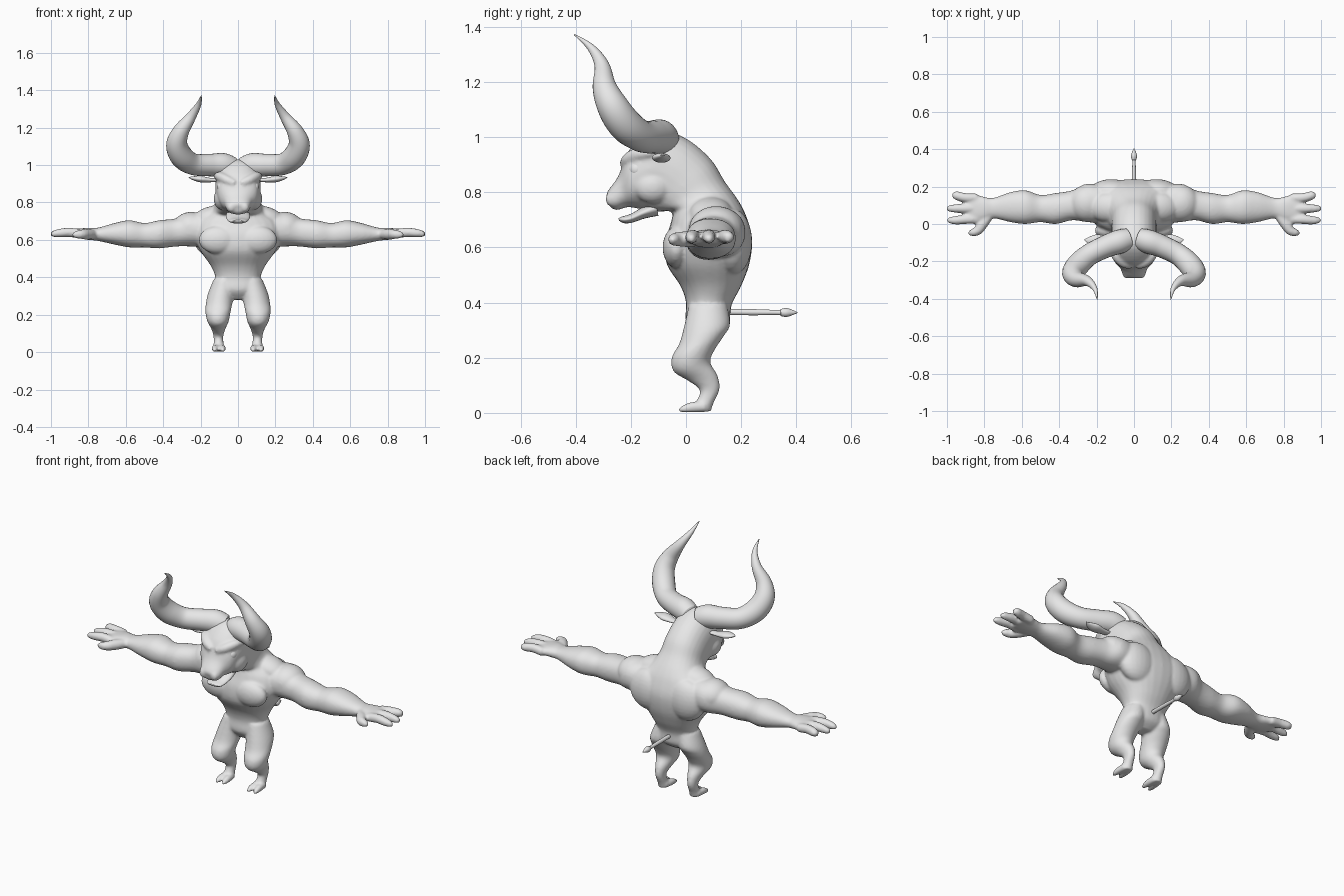
import bpy, bmesh, math
from mathutils import Vector, Matrix

grey = bpy.data.materials.new("stone grey")
grey.diffuse_color = (0.8, 0.8, 0.8, 1)


def spline(rows, steps):
    """Catmull-Rom through rows of numbers."""
    out = []
    n = len(rows)
    for i in range(n - 1):
        p = [rows[max(i - 1, 0)], rows[i], rows[i + 1], rows[min(i + 2, n - 1)]]
        for s in range(steps):
            t = s / steps
            out.append([0.5 * (2 * b + (c - a) * t + (2 * a - 5 * b + 4 * c - d) * t * t
                               + (3 * b - a - 3 * c + d) * t ** 3) for a, b, c, d in zip(*p)])
    return out + [list(rows[-1])]


def skin(bm, rings, seg=28, power=2.0):
    """Skin rings given as (centre, half axis, other half axis)."""
    e = 2 / power
    sg = lambda v: math.copysign(abs(v) ** e, v)
    loops = []
    for c, a, b in rings:
        loops.append([bm.verts.new(c + a * sg(math.cos(k * math.tau / seg))
                                   + b * sg(math.sin(k * math.tau / seg))) for k in range(seg)])
    faces = [bm.faces.new(loops[0]), bm.faces.new(loops[-1])]
    for l0, l1 in zip(loops, loops[1:]):
        for k in range(seg):
            j = (k + 1) % seg
            faces.append(bm.faces.new((l0[k], l0[j], l1[j], l1[k])))
    bmesh.ops.recalc_face_normals(bm, faces=faces)


def profile_loft(bm, rows, side=1, power=2.0):
    """Rows: x centre, half width, front y, front z, back y, back z."""
    rings = []
    for x, w, y0, z0, y1, z1 in spline(rows, 5):
        p, q = Vector((x * side, y0, z0)), Vector((x * side, y1, z1))
        rings.append(((p + q) / 2, (q - p) / 2, Vector((w, 0, 0))))
    skin(bm, rings, power=power)


def tube(bm, rows, side=1, steps=5, seg=20, flat=1.0):
    """Rows: x, y, z, radius along a path."""
    pts = spline(rows, steps)
    pos = [Vector((p[0] * side, p[1], p[2])) for p in pts]
    rings = []
    u = None
    for i, p in enumerate(pts):
        t = (pos[min(i + 1, len(pos) - 1)] - pos[max(i - 1, 0)]).normalized()
        u = t.orthogonal() if u is None else u - t * u.dot(t)
        if i == 0:
            u = Vector((0, 0, 1)) - t * t.z
        u.normalize()
        r = max(p[3], 0.001)
        rings.append((pos[i], u * r * flat, t.cross(u) * r))
    skin(bm, rings, seg)


def blob(bm, c, r, side=1, tilt=0):
    m = (Matrix.Translation((c[0] * side, c[1], c[2])) @ Matrix.Rotation(tilt * side, 4, 'Y')
         @ Matrix.Diagonal((*r, 1)))
    bmesh.ops.create_uvsphere(bm, u_segments=24, v_segments=14, radius=1, matrix=m)


def finish(name, bm, voxel=0, smooth=0):
    me = bpy.data.meshes.new(name)
    bm.to_mesh(me)
    bm.free()
    me.materials.append(grey)
    me.polygons.foreach_set("use_smooth", [True] * len(me.polygons))
    ob = bpy.data.objects.new(name, me)
    bpy.context.collection.objects.link(ob)
    if voxel:
        m = ob.modifiers.new("fuse", 'REMESH')
        m.mode, m.voxel_size, m.use_smooth_shade = 'VOXEL', voxel, True
        m = ob.modifiers.new("soften", 'SMOOTH')
        m.factor, m.iterations = 0.5, smooth
    return ob


# ---- body: torso, neck and head in one sweep
body = bmesh.new()
profile_loft(body, [
    (0, .05, .04, .28, .11, .28), (0, .125, .0, .33, .155, .32), (0, .12, .0, .40, .165, .39),
    (0, .145, -.02, .46, .2, .46), (0, .20, -.07, .54, .23, .54), (0, .235, -.075, .62, .24, .63),
    (0, .22, -.055, .69, .22, .71), (0, .155, -.05, .73, .19, .77), (0, .125, -.09, .73, .14, .84),
    (0, .12, -.12, .73, .09, .92), (0, .12, -.15, .74, .0, .995), (0, .12, -.17, .74, -.11, 1.03),
    (0, .105, -.195, .745, -.205, .955), (0, .075, -.22, .745, -.245, .86),
    (0, .062, -.25, .735, -.28, .81), (0, .045, -.275, .745, -.29, .79)], power=2.2)
for s in (1, -1):
    # chest, upper back, shoulder and shoulder-neck muscles
    blob(body, (.105, -.035, .60), (.105, .05, .075), s)
    blob(body, (.12, .17, .62), (.12, .07, .12), s)
    blob(body, (.25, .11, .665), (.1, .1, .085), s)
    blob(body, (.14, .09, .72), (.11, .08, .06), s, .25)
    # arm
    rings = []
    for x, y0, y1, z0, z1 in spline([
            (.12, .0, .2, .56, .74), (.25, .01, .215, .565, .745), (.33, .02, .18, .565, .715),
            (.42, .0, .165, .555, .705), (.5, .01, .155, .56, .69), (.58, .0, .18, .56, .705),
            (.66, .01, .17, .575, .69), (.75, .03, .14, .595, .665), (.80, .015, .145, .6, .665),
            (.85, .0, .16, .608, .66), (.89, .005, .165, .615, .655)], 5):
        rings.append((Vector((x * s, (y0 + y1) / 2, (z0 + z1) / 2)),
                      Vector((0, (y1 - y0) / 2, 0)), Vector((0, 0, (z1 - z0) / 2))))
    skin(body, rings, power=2.2)
    # fingers and thumb
    for y0, y1, tip in ((.025, .02, 1.0), (.083, .083, 1.003), (.14, .152, .972)):
        tube(body, [(.84, y0, .633, .024), (.9, y0, .64, .025), (.95, y1, .637, .023),
                    (tip - .015, y1, .632, .017), (tip, y1, .63, .008)], s)
    tube(body, [(.78, .04, .63, .026), (.81, .0, .63, .029), (.835, -.035, .63, .025),
                (.865, -.046, .628, .02), (.885, -.05, .626, .009)], s)
    # leg
    profile_loft(body, [
        (.07, .06, .01, .39, .15, .39), (.09, .07, -.008, .31, .16, .32),
        (.1, .071, -.025, .25, .138, .28), (.107, .067, -.052, .2, .105, .23),
        (.107, .058, -.045, .15, .088, .185), (.105, .038, .01, .115, .115, .135),
        (.105, .026, .05, .082, .122, .085), (.103, .028, .035, .04, .1, .035),
        (.103, .034, .01, .024, .09, .003)], s)
    # cloven hoof
    for d in (-1, 1):
        tube(body, [(.103 + d * .014, .07, .022, .02), (.103 + d * .019, .02, .02, .019),
                    (.103 + d * .021, -.012, .013, .013), (.103 + d * .02, -.028, .007, .005)], s)
    # brow, cheek and nostril
    tube(body, [(.015, -.222, .90, .02), (.06, -.205, .92, .026), (.1, -.165, .94, .024),
                (.12, -.12, .94, .012)], s)
    blob(body, (.085, -.12, .82), (.045, .07, .06), s)
    blob(body, (.036, -.268, .775), (.024, .024, .028), s)
finish("body", body, 0.0075, 5)

# ---- lower jaw
jaw = bmesh.new()
profile_loft(jaw, [(0, .06, -.10, .715, -.11, .77), (0, .065, -.15, .705, -.16, .745),
                   (0, .055, -.195, .69, -.2, .722), (0, .045, -.225, .688, -.232, .712),
                   (0, .02, -.243, .697, -.245, .706)])
finish("lower_jaw", jaw)

for s, side in ((1, "left"), (-1, "right")):
    # ---- horn
    horn = bmesh.new()
    tube(horn, [(.03, -.08, .985, .058), (.08, -.095, 1.0, .064), (.15, -.12, 1.0, .06),
                (.24, -.165, 1.005, .058), (.30, -.22, 1.045, .062), (.327, -.265, 1.11, .057),
                (.305, -.295, 1.18, .044), (.25, -.305, 1.26, .027), (.21, -.345, 1.325, .014),
                (.196, -.405, 1.372, .002)], s, 7, 24)
    finish(side + "_horn", horn)
    # ---- ear
    ear = bmesh.new()
    tube(ear, [(.1, -.08, .92, .018), (.15, -.085, .92, .024), (.2, -.09, .925, .034),
               (.24, -.088, .93, .02), (.265, -.083, .935, .002)], s, flat=.5)
    finish(side + "_ear", ear)
    # ---- eye
    eye = bmesh.new()
    blob(eye, (.082, -.178, .882), (.031, .031, .031), s)
    finish(side + "_eye", eye)

# ---- tail with a pointed tuft
tail = bmesh.new()
tube(tail, [(0, .12, .366, .011), (0, .25, .365, .011), (0, .335, .364, .009), (0, .345, .364, .013),
            (0, .365, .364, .016), (0, .39, .364, .008), (0, .405, .364, .001)])
finish("tail", tail)
